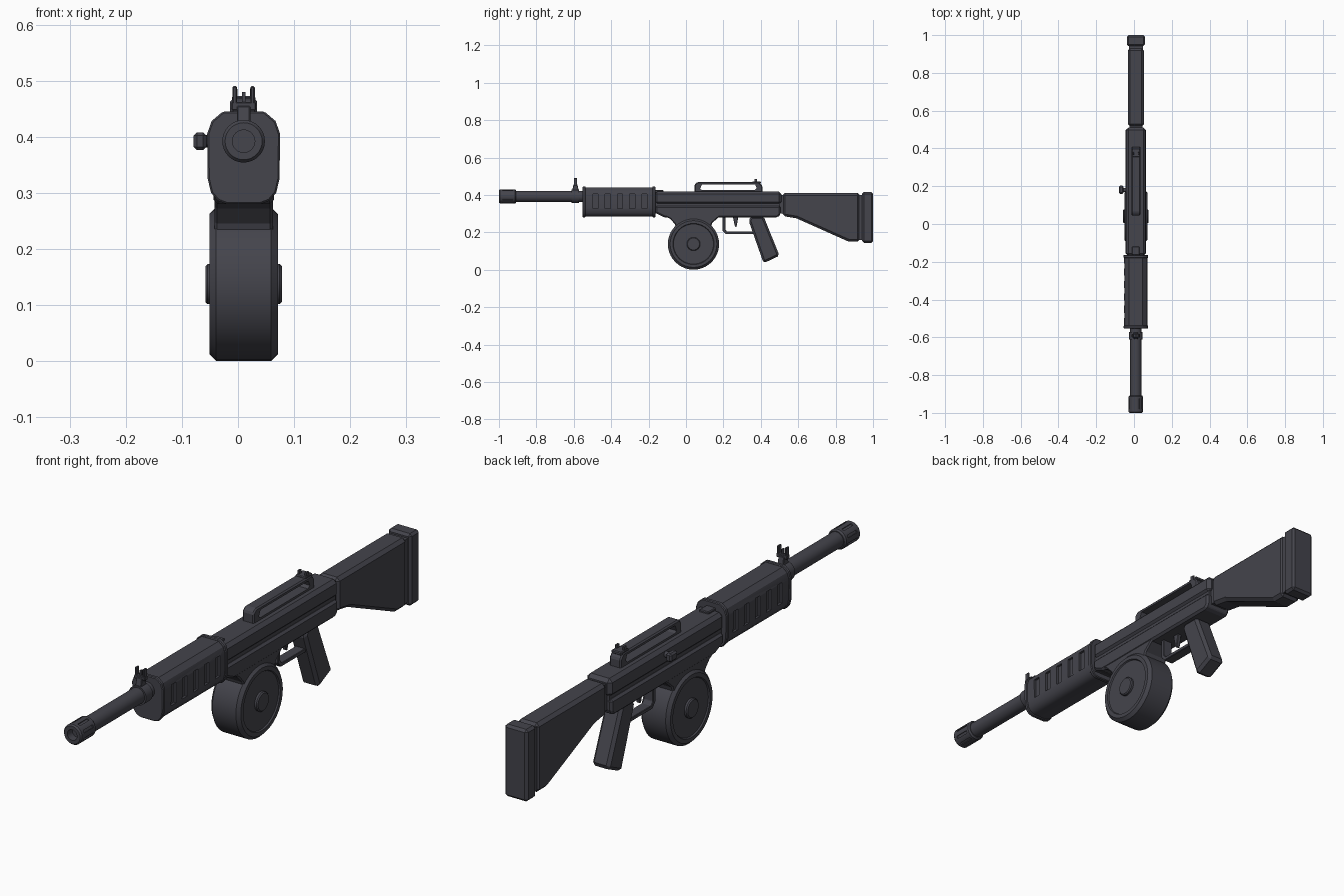
import bpy, bmesh, math
from mathutils import Matrix, Vector

if "Cube" in bpy.data.objects:
    bpy.data.objects.remove(bpy.data.objects["Cube"], do_unlink=True)

CX = 0.01          # centre plane of the body
BORE = 0.392       # height of the barrel axis

metal = bpy.data.materials.new("dark_gunmetal")
metal.use_nodes = True
COLOUR = (0.058, 0.058, 0.072, 1)
metal.diffuse_color = COLOUR
metal.node_tree.nodes["Principled BSDF"].inputs["Base Color"].default_value = COLOUR


def activate(ob):
    bpy.ops.object.select_all(action='DESELECT')
    ob.select_set(True)
    bpy.context.view_layer.objects.active = ob


def finish(name, bm, bevel=0.0, smooth=False):
    bmesh.ops.recalc_face_normals(bm, faces=bm.faces)
    me = bpy.data.meshes.new(name)
    bm.to_mesh(me)
    bm.free()
    me.materials.append(metal)
    ob = bpy.data.objects.new(name, me)
    bpy.context.collection.objects.link(ob)
    activate(ob)
    if bevel:
        mod = ob.modifiers.new("bevel", 'BEVEL')
        mod.width = bevel
        mod.segments = 1
        mod.limit_method = 'ANGLE'
        mod.angle_limit = math.radians(35)
        bpy.ops.object.modifier_apply(modifier=mod.name)
    if smooth:
        bpy.ops.object.shade_smooth_by_angle(angle=math.radians(30))
    return ob


def extrude(name, points, direction, bevel=0.0, smooth=False):
    bm = bmesh.new()
    face = bm.faces.new([bm.verts.new(p) for p in points])
    new = bmesh.ops.extrude_face_region(bm, geom=[face])["geom"]
    verts = [v for v in new if isinstance(v, bmesh.types.BMVert)]
    bmesh.ops.translate(bm, verts=verts, vec=direction)
    return finish(name, bm, bevel, smooth)


def side_plate(name, profile, half, bevel=0.0, cx=CX):
    """Side profile (y, z) given a width across x."""
    return extrude(name, [(cx - half, y, z) for y, z in profile], (2 * half, 0, 0), bevel)


def box(name, x, y, z, bevel=0.0):
    return side_plate(name, [(y[0], z[0]), (y[1], z[0]), (y[1], z[1]), (y[0], z[1])],
                      (x[1] - x[0]) / 2, bevel, (x[0] + x[1]) / 2)


def lathe(name, profile, centre, axis, steps=32):
    """Spin (radius, offset) pairs round an axis along x or y."""
    bm = bmesh.new()
    along = Vector((1, 0, 0)) if axis == 'X' else Vector((0, 1, 0))
    c = Vector(centre)
    verts = [bm.verts.new(c + along * t + Vector((0, 0, r))) for r, t in profile]
    edges = [bm.edges.new(pair) for pair in zip(verts, verts[1:])]
    bmesh.ops.spin(bm, geom=verts + edges, cent=c, axis=along, angle=2 * math.pi, steps=steps)
    bmesh.ops.remove_doubles(bm, verts=bm.verts, dist=1e-5)
    return finish(name, bm, smooth=True)


def cut(target, cutters):
    for c in cutters:
        c.hide_render = True
        activate(target)
        mod = target.modifiers.new("cut", 'BOOLEAN')
        mod.operation = 'DIFFERENCE'
        mod.solver = 'EXACT'
        mod.object = c
        bpy.ops.object.modifier_apply(modifier=mod.name)
        bpy.data.objects.remove(c, do_unlink=True)


# Barrel and fluted muzzle
lathe("barrel", [(0, -0.93), (0.03, -0.93), (0.03, -0.5), (0, -0.5)], (CX, 0, BORE), 'Y')
muzzle = lathe("muzzle", [(0, -0.97), (0.02, -0.97), (0.02, -1), (0.033, -1), (0.038, -0.994),
                          (0.038, -0.914), (0.033, -0.908), (0, -0.908)], (CX, 0, BORE), 'Y')
flutes = []
for i in range(8):
    f = box("flute_cutter", (-0.005, 0.005), (-0.98, -0.925), (0.033, 0.05))
    f.data.transform(Matrix.Translation((CX, 0, BORE)) @ Matrix.Rotation(math.tau * (i + 0.5) / 8, 4, 'Y'))
    flutes.append(f)
cut(muzzle, flutes)

# Handguard: rounded shell, end rims and side vents
half_section = [(0.03, 0.28), (0.046, 0.286), (0.058, 0.3), (0.064, 0.325),
                (0.065, 0.405), (0.057, 0.428), (0.037, 0.445)]
section = half_section + [(-x, z) for x, z in reversed(half_section)]


def shell(name, y0, y1, s, bevel):
    mid = 0.362
    pts = [(CX + x * s, y0, mid + (z - mid) * s) for x, z in section]
    return extrude(name, pts, (0, y1 - y0, 0), bevel, True)


guard = shell("handguard", -0.547, -0.168, 0.95, 0)
vents = []
for i in range(5):
    y = -0.484 + i * 0.0655
    for side in (-1, 1):
        x = CX + side * 0.062
        vents.append(box("vent_cutter", (x - 0.01, x + 0.01), (y - 0.014, y + 0.014), (0.327, 0.405)))
cut(guard, vents)
shell("handguard_front_rim", -0.553, -0.537, 1.0, 0.003)
shell("handguard_rear_rim", -0.18, -0.163, 1.0, 0.003)

# Front sight
lathe("front_sight_collar", [(0, -0.612), (0.036, -0.612), (0.036, -0.572), (0, -0.572)], (CX, 0, BORE), 'Y')
side_plate("front_sight_base", [(-0.61, 0.415), (-0.572, 0.415), (-0.58, 0.455), (-0.602, 0.455)], 0.012, 0.002)
box("front_sight_bridge", (CX - 0.022, CX + 0.022), (-0.6, -0.582), (0.447, 0.462), 0.002)
box("front_sight_post", (CX - 0.003, CX + 0.003), (-0.596, -0.586), (0.455, 0.48))
for side in (-1, 1):
    x = CX + side * 0.016
    box("front_sight_ear", (x - 0.004, x + 0.004), (-0.6, -0.582), (0.455, 0.49), 0.002)

# Receiver: upper and lower halves around a narrower core
box("upper_receiver", (CX - 0.052, CX + 0.052), (-0.168, 0.51), (0.35, 0.418), 0.013)
box("receiver_core", (CX - 0.044, CX + 0.044), (-0.165, 0.503), (0.3, 0.4))
side_plate("lower_receiver", [(-0.163, 0.342), (-0.163, 0.303), (-0.115, 0.28), (0.49, 0.28),
                              (0.505, 0.295), (0.505, 0.342)], 0.054, 0.008)
box("front_top_block", (CX - 0.02, CX + 0.02), (-0.165, -0.12), (0.41, 0.426), 0.003)

# Magazine well and drum
side_plate("magazine_well", [(-0.13, 0.295), (-0.085, 0.272), (-0.06, 0.245), (-0.045, 0.2), (0.125, 0.2),
                             (0.14, 0.25), (0.18, 0.285), (0.18, 0.295)], 0.052, 0.006)
drum_half = [(0.137, 0.049), (0.125, 0.061), (0.11, 0.061), (0.107, 0.056),
             (0.036, 0.056), (0.036, 0.064), (0.032, 0.068), (0, 0.068)]
lathe("drum_magazine", [(r, -t) for r, t in reversed(drum_half)] + drum_half, (CX, 0.04, 0.1375), 'X', 40)

# Carry handle and rear sight
handle = side_plate("carry_handle", [(0.045, 0.412), (0.045, 0.455), (0.06, 0.468), (0.39, 0.468),
                                     (0.408, 0.45), (0.408, 0.412)], 0.024, 0.005)
cut(handle, [side_plate("handle_cutter", [(0.075, 0.432), (0.085, 0.426), (0.367, 0.426), (0.378, 0.435),
                                          (0.37, 0.455), (0.085, 0.455)], 0.1)])
box("rear_sight_block", (CX - 0.021, CX + 0.021), (0.355, 0.4), (0.46, 0.473), 0.003)
for side in (-1, 1):
    x = CX + side * 0.015
    box("rear_sight_ear", (x - 0.004, x + 0.004), (0.365, 0.38), (0.468, 0.486), 0.001)

# Charging handle on the right side
lathe("charging_handle_stem", [(0, -0.055), (0.011, -0.055), (0.011, 0), (0, 0)], (-0.005, 0.18, 0.392), 'X', 12)
box("charging_handle_knob", (-0.079, -0.056), (0.16, 0.203), (0.376, 0.408), 0.006)

# Trigger, trigger guard and grip
side_plate("trigger_guard", [(0.195, 0.285), (0.195, 0.21), (0.212, 0.19), (0.36, 0.19), (0.36, 0.204),
                             (0.219, 0.204), (0.21, 0.216), (0.21, 0.285)], 0.02, 0.002)
side_plate("trigger", [(0.25, 0.285), (0.262, 0.23), (0.27, 0.228), (0.274, 0.25), (0.28, 0.285)], 0.008, 0.002)
side_plate("pistol_grip", [(0.335, 0.262), (0.345, 0.285), (0.415, 0.285), (0.5, 0.075), (0.415, 0.035)],
           0.036, 0.011)

# Stock, neck and butt pad
box("stock_neck", (CX - 0.034, CX + 0.034), (0.49, 0.54), (0.3, 0.4))
side_plate("stock", [(0.517, 0.41), (0.517, 0.287), (0.59, 0.275), (0.87, 0.15), (0.93, 0.15), (0.93, 0.41)],
           0.043, 0.012)
box("stock_end", (CX - 0.037, CX + 0.037), (0.92, 0.95), (0.16, 0.4))
box("butt_pad", (CX - 0.048, CX + 0.048), (0.942, 1.0), (0.144, 0.415), 0.009)
